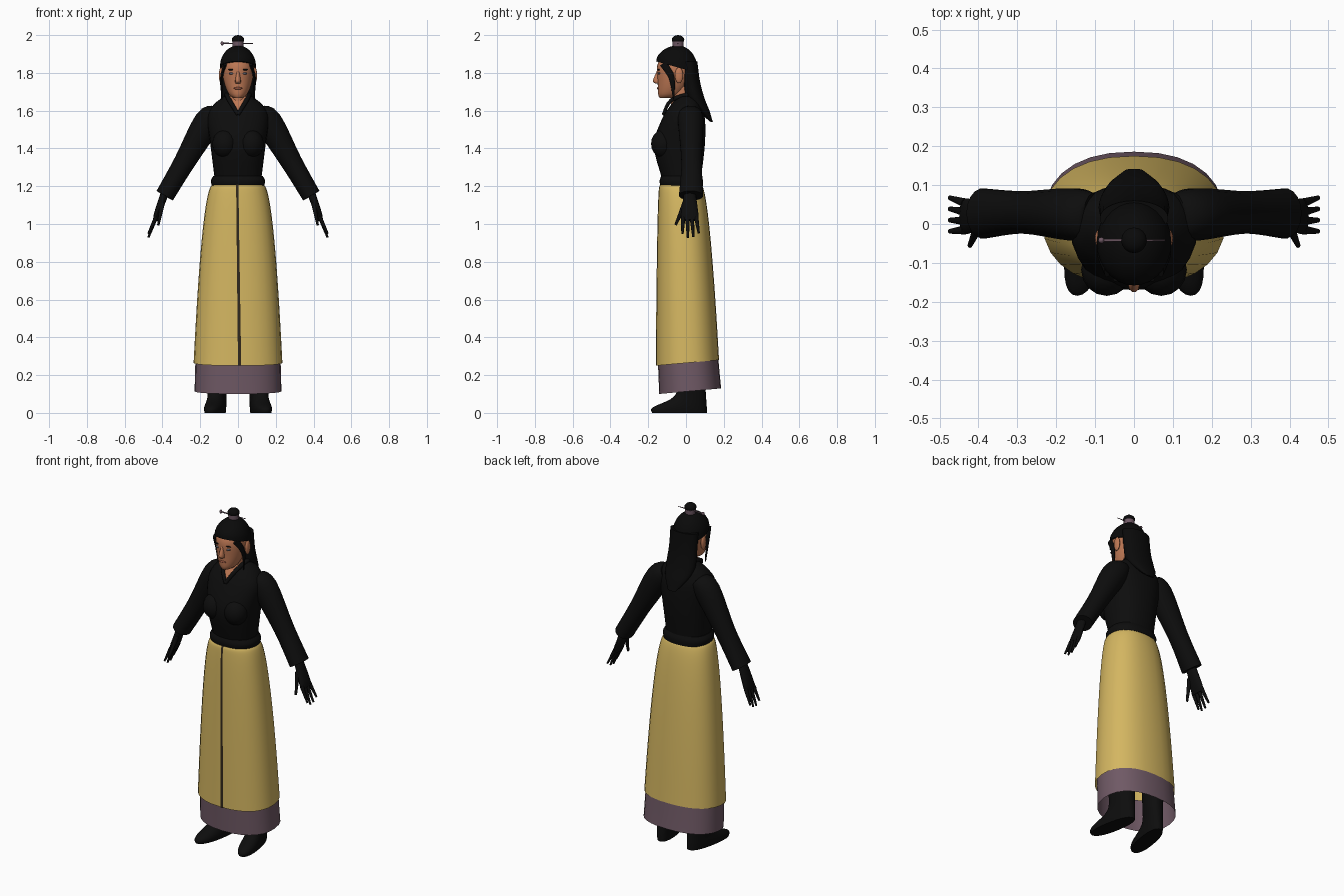
import bpy, bmesh, math
from mathutils import Vector

if "Cube" in bpy.data.objects:
    bpy.data.objects.remove(bpy.data.objects["Cube"], do_unlink=True)


def material(name, red, green, blue):
    mat = bpy.data.materials.new(name)
    mat.use_nodes = True
    mat.diffuse_color = (red, green, blue, 1)
    shader = mat.node_tree.nodes["Principled BSDF"]
    shader.inputs["Base Color"].default_value = mat.diffuse_color
    shader.inputs["Roughness"].default_value = 0.9
    return mat


BLACK = material("black cloth", .004, .004, .004)
HAIR = material("black hair", .003, .003, .003)
YELLOW = material("yellow skirt", .66, .47, .12)
PURPLE = material("dusky purple", .16, .1, .13)
SKIN = material("tan skin", .52, .19, .09)
LIPS = material("brown lips", .3, .09, .05)
EYES = material("grey eyes", .13, .13, .16)
SLIT = material("dark brown", .03, .02, .01)


def finish(name, bm, mat):
    bmesh.ops.recalc_face_normals(bm, faces=bm.faces)
    mesh = bpy.data.meshes.new(name)
    bm.to_mesh(mesh)
    bm.free()
    mesh.materials.append(mat)
    part = bpy.data.objects.new(name, mesh)
    bpy.context.collection.objects.link(part)
    bpy.ops.object.select_all(action="DESELECT")
    part.select_set(True)
    bpy.context.view_layer.objects.active = part
    bpy.ops.object.shade_smooth_by_angle(angle=math.radians(50))


def flow(keys, steps=4):
    """Fill in a smooth run of rows between the key rows."""
    keys = [Vector(key) for key in keys]
    rows = []
    for k in range(len(keys) - 1):
        start, end = keys[k], keys[k + 1]
        leave = (end - keys[max(k - 1, 0)]) / 2
        arrive = (keys[min(k + 2, len(keys) - 1)] - start) / 2
        for step in range(steps):
            t = step / steps
            ease = t * t * (3 - 2 * t)
            rows.append(start.lerp(end, ease) + leave * t * (1 - t) ** 2
                        - arrive * t * t * (1 - t))
    return rows + [keys[-1]]


def bridge(name, rings, mat, caps=True):
    bm = bmesh.new()
    loops = [[bm.verts.new(point) for point in ring] for ring in rings]
    for low, high in zip(loops, loops[1:]):
        for i in range(len(low)):
            bm.faces.new((low[i - 1], low[i], high[i], high[i - 1]))
    if caps:
        bm.faces.new(loops[0])
        bm.faces.new(loops[-1])
    finish(name, bm, mat)


def rounded(value, power):
    return math.copysign(abs(value) ** (2 / power), value)


def loft(name, keys, mat, sides=28, power=2.0, caps=True, tilt=0, centre=0, shear=0):
    """Stack level sections: height, half width, front y, back y."""
    rows = flow(keys)
    rings = []
    for k, (z, half, front, back) in enumerate(rows):
        lean = tilt * (1 - k / (len(rows) - 1)) ** 2
        middle, depth = (front + back) / 2, (back - front) / 2
        ring = []
        for i in range(sides):
            angle = math.tau * i / sides
            y = depth * rounded(math.sin(angle), power)
            x = half * rounded(math.cos(angle), power)
            ring.append((centre + x + shear * (middle + y), middle + y, z + lean * y))
        rings.append(ring)
    bridge(name, rings, mat, caps)


def tube(name, keys, mat, side=1, sides=12):
    """Sweep along points: x, y, z, thickness, depth."""
    rows = flow(keys)
    path = [Vector((side * x, y, z)) for x, y, z, thick, deep in rows]
    rings = []
    for k, (point, row) in enumerate(zip(path, rows)):
        along = path[min(k + 1, len(path) - 1)] - path[max(k - 1, 0)]
        across = along.cross(Vector((0, 1, 0))).normalized()
        deep = across.cross(along).normalized()
        angles = [math.tau * i / sides for i in range(sides)]
        rings.append([point + across * row[3] * math.cos(a) + deep * row[4] * math.sin(a)
                      for a in angles])
    bridge(name, rings, mat)


def ball(name, centre, radii, mat):
    bm = bmesh.new()
    bmesh.ops.create_uvsphere(bm, u_segments=16, v_segments=10, radius=1)
    bmesh.ops.scale(bm, vec=radii, verts=bm.verts)
    bmesh.ops.translate(bm, vec=centre, verts=bm.verts)
    finish(name, bm, mat)


def strip(name, rows, mat):
    """Narrow sheet: height, left x, right x, y."""
    bm = bmesh.new()
    edges = [(bm.verts.new((left, y, z)), bm.verts.new((right, y, z)))
             for z, left, right, y in rows]
    for low, high in zip(edges, edges[1:]):
        bm.faces.new((*low, *reversed(high)))
    finish(name, bm, mat)


# Skirt flares quickly at the hips, then falls almost straight
def skirt_row(fall):
    return (1.21 - .945 * fall, .13 + .105 * fall ** .45,
            -.135 - .025 * fall ** .3, .08 + .095 * fall ** .55)


falls = [(k / 8) ** 2 for k in range(8, -1, -1)]
loft("skirt", [skirt_row(fall) for fall in falls], YELLOW, power=2.3, caps=False, tilt=.09)
loft("underskirt", [(.115, .23, -.142, .186), (.3, .225, -.15, .17)], PURPLE,
     power=2.3, caps=False, tilt=.09)

# Dark front opening, narrowing towards the waist
opening = []
for fall in falls:
    z, half, front, back = skirt_row(fall)
    opening.append((z - .015 * fall, .01 * fall - .01, .002 + .015 * fall, front - .004))
strip("skirt_opening", opening, SLIT)

# Jacket and waistband
loft("jacket", [(1.25, .125, -.13, .08), (1.42, .146, -.17, .1), (1.56, .163, -.125, .1),
                (1.63, .13, -.08, .08), (1.675, .075, -.045, .06)], BLACK, power=2.3)
loft("waistband", [(1.2, .138, -.136, .09), (1.23, .143, -.14, .09), (1.255, .13, -.13, .08)],
     BLACK, power=2.3)

# Neck and bare triangle below it
loft("neck", [(1.6, .05, -.08, .04), (1.73, .047, -.075, .03)], SKIN)
strip("neckline", [(1.583, 0, .001, -.122), (1.63, -.027, .027, -.093),
                   (1.675, -.045, .045, -.062)], SKIN)

# Head and face
loft("head", [(1.668, .025, -.14, -.06), (1.69, .05, -.148, -.02), (1.75, .074, -.15, .02),
              (1.83, .085, -.154, .05), (1.88, .07, -.135, .04)], SKIN)
loft("nose", [(1.745, .013, -.165, -.13), (1.76, .015, -.176, -.13),
              (1.81, .007, -.155, -.13)], SKIN, sides=10)
ball("mouth", (0, -.146, 1.718), (.023, .008, .007), LIPS)

# Domed crown with its front hairline raised, and hair down the back
dome = []
for k in range(6):
    rise, reach = math.sin(k * .3), math.cos(k * .3)
    dome.append((1.83 + .115 * rise, .096 * reach, -.047 - .111 * reach, -.047 + .111 * reach))
loft("hair_cap", dome, HAIR, tilt=-.28)
loft("long_hair", [(1.54, .025, .13, .142), (1.6, .07, .06, .124), (1.66, .09, 0, .1),
                   (1.75, .088, -.02, .075), (1.86, .088, -.03, .06)], HAIR)

# Bun, its ring and its pin
bun_y = -.042
loft("bun_ring", [(1.935, .028, -.07, -.014), (1.965, .03, -.072, -.012)], PURPLE)
ball("bun", (0, bun_y, 1.975), (.033, .033, .025), HAIR)
tube("hair_pin", [(-.085, bun_y, 1.956, .004, .004), (.08, bun_y, 1.956, .002, .002)], PURPLE)
ball("pin_head", (-.084, bun_y, 1.956), (.008, .008, .011), PURPLE)

# Paired parts
for side, word in ((1, "left"), (-1, "right")):
    ball(word + "_bust", (side * .07, -.118, 1.425), (.066, .067, .075), BLACK)
    ball(word + "_ear", (side * .09, -.037, 1.787), (.011, .022, .042), SKIN)
    ball(word + "_eye", (side * .034, -.142, 1.797), (.015, .007, .006), EYES)
    ball(word + "_brow", (side * .034, -.144, 1.817), (.02, .006, .004), HAIR)
    tube(word + "_collar", [(0, -.12, 1.58, .01, .008), (.045, -.078, 1.655, .012, .01),
                            (.062, .03, 1.69, .012, .012)], BLACK, side)
    tube(word + "_side_lock", [(.066, -.115, 1.85, .01, .025), (.088, -.075, 1.77, .007, .015),
                               (.084, -.066, 1.66, .002, .003)], HAIR, side)

    # Sleeve, widening over the shoulder and at the cuff
    tube(word + "_sleeve", [(.11, .02, 1.585, .045, .06), (.16, .025, 1.54, .073, .068),
                            (.285, .03, 1.325, .056, .055), (.388, .027, 1.15, .05, .065)],
         BLACK, side, sides=18)

    # Hand, four fingers and thumb
    tube(word + "_hand", [(.385, .02, 1.17, .022, .03), (.425, .02, 1.06, .018, .045),
                          (.438, .02, 1.02, .012, .045)], BLACK, side)
    for k, finger in enumerate(("index", "middle", "ring", "little")):
        root = -.015 + .023 * k
        tip = .92 + .02 * abs(k - 1.4)
        tube(f"{word}_{finger}_finger", [(.434, root, 1.035, .011, .012),
                                         (.474, root * 1.25, tip, .005, .006)], BLACK, side)
    tube(word + "_thumb", [(.4, -.005, 1.11, .013, .015), (.422, -.055, .995, .006, .007)],
         BLACK, side)

    # Boot with toe turned outwards
    placing = dict(centre=side * .115, shear=side * -.17, power=2.3)
    loft(word + "_boot", [(0, .048, -.18, .11), (.03, .051, -.175, .11), (.09, .047, -.06, .106),
                          (.2, .052, -.045, .1), (.45, .06, -.06, .1)], BLACK, **placing)
